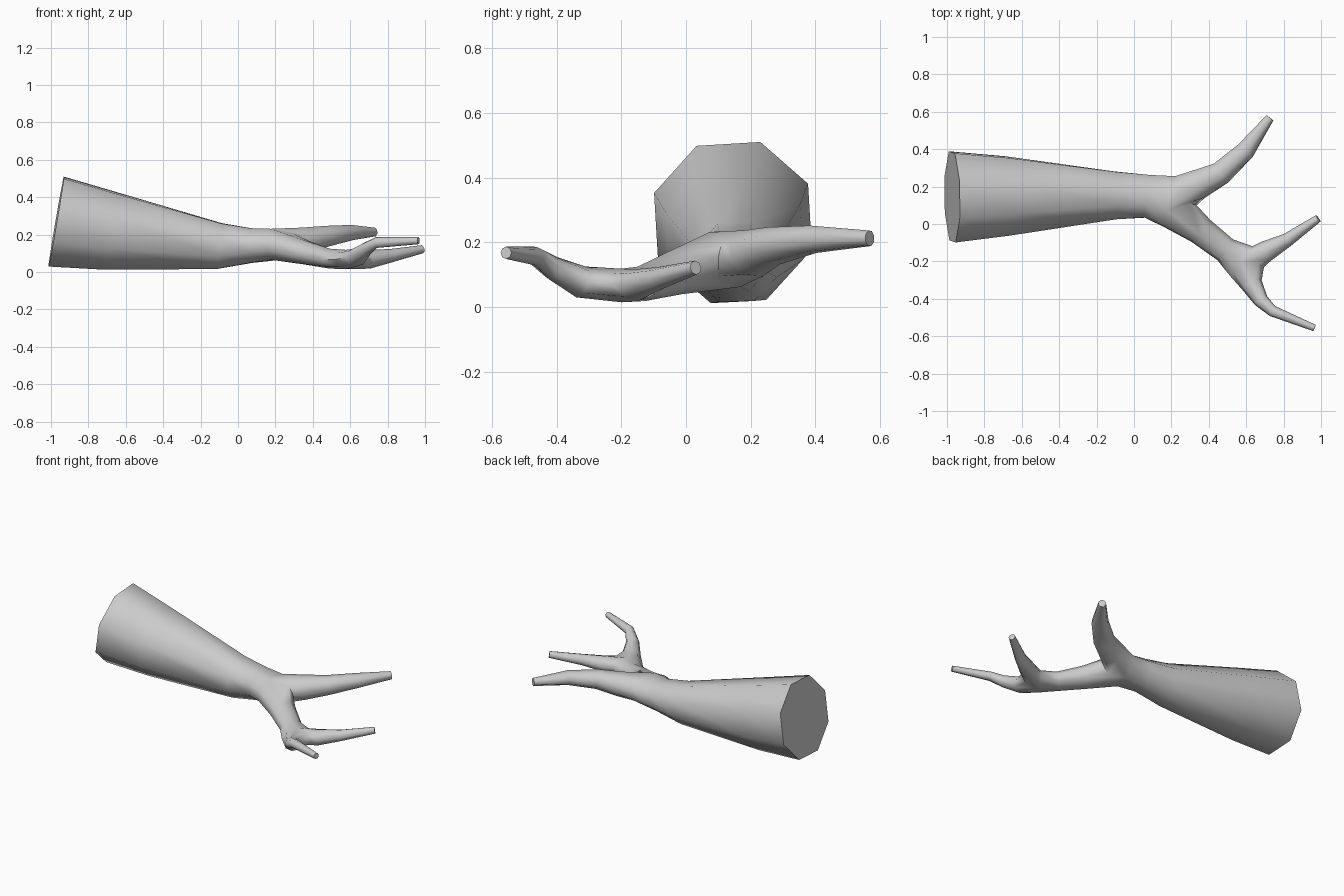
import bpy, bmesh, math
from mathutils import Vector

cube = bpy.data.objects.get("Cube")
if cube:
    bpy.data.objects.remove(cube, do_unlink=True)

SIDES = 8
bm = bmesh.new()


def skin(a, b):
    """Quads between two matching rings."""
    for i in range(SIDES):
        j = (i + 1) % SIDES
        bm.faces.new((a[i], b[i], b[j], a[j]))


def limb(path, start=None, origin=None):
    """Sweep rings along (centre, half width, half height, twist); return the last ring."""
    pts = [Vector(p[0]) for p in path]
    first, last = start, len(pts) - 1
    for n, (_, wide, high, twist) in enumerate(path):
        before = pts[n - 1] if n else (Vector(origin) if origin else pts[0])
        along = (pts[min(n + 1, last)] - before).normalized()
        side = Vector((0, 0, 1)).cross(along).normalized()
        up = along.cross(side)
        ring = []
        for k in range(SIDES):
            a = math.radians(twist) + math.tau * k / SIDES
            ring.append(bm.verts.new(pts[n] + side * wide * math.cos(a) + up * high * math.sin(a)))
        if start:
            skin(start, ring)
        start = ring
        first = first or ring
    return first, start


def fork(ring, upper, middle, lower):
    """Split a ring into left and right rings that share a three-point crotch."""
    u, m, l = (bm.verts.new(p) for p in (upper, middle, lower))
    return ring[:3] + [u, m, l] + ring[6:], [m, u] + ring[2:7] + [l]


# Forearm, from the cut end to the wrist
base, wrist = limb([
    ((-0.972, 0.145, 0.270), 0.258, 0.258, 26),
    ((-0.68, 0.15, 0.220), 0.225, 0.222, 26),
    ((-0.10, 0.153, 0.139), 0.137, 0.132, 24),
    ((0.07, 0.148, 0.142), 0.124, 0.100, 22),
    ((0.19, 0.12, 0.147), 0.148, 0.090, 20)])
thumb_root, palm_root = fork(wrist, (0.295, 0.112, 0.205), (0.335, 0.10, 0.155), (0.295, 0.10, 0.095))

# Thumb
_, thumb_tip = limb([
    ((0.34, 0.21, 0.167), 0.085, 0.075, 18),
    ((0.465, 0.272, 0.190), 0.066, 0.060, 16),
    ((0.597, 0.393, 0.210), 0.053, 0.044, 16),
    ((0.727, 0.568, 0.213), 0.024, 0.025, 16)], thumb_root, (0.22, 0.16, 0.15))

# Palm
_, palm = limb([
    ((0.355, -0.035, 0.105), 0.080, 0.068, 14),
    ((0.488, -0.138, 0.072), 0.070, 0.054, 7),
    ((0.575, -0.20, 0.067), 0.100, 0.052, 0)], palm_root, (0.22, 0.08, 0.14))
left_root, right_root = fork(palm, (0.665, -0.22, 0.105), (0.695, -0.23, 0.075), (0.665, -0.225, 0.035))

# Two fingers
_, left_tip = limb([
    ((0.70, -0.15, 0.068), 0.058, 0.050, 0),
    ((0.82, -0.085, 0.088), 0.037, 0.036, 0),
    ((0.985, 0.03, 0.122), 0.021, 0.022, 0)], left_root, (0.60, -0.18, 0.06))
_, right_tip = limb([
    ((0.63, -0.325, 0.078), 0.058, 0.050, 0),
    ((0.68, -0.41, 0.120), 0.040, 0.038, 0),
    ((0.74, -0.465, 0.158), 0.030, 0.029, 0),
    ((0.965, -0.556, 0.168), 0.018, 0.019, 0)], right_root, (0.60, -0.24, 0.06))

# Flat end caps
for ring in (base, thumb_tip, left_tip, right_tip):
    bm.faces.new(ring)
bmesh.ops.recalc_face_normals(bm, faces=bm.faces)

mesh = bpy.data.meshes.new("clawed_arm")
bm.to_mesh(mesh)
bm.free()
arm = bpy.data.objects.new("clawed_arm", mesh)
bpy.context.collection.objects.link(arm)

# Plain grey
grey = bpy.data.materials.new("plain_grey")
grey.use_nodes = True
colour = (0.6, 0.6, 0.6, 1)
grey.diffuse_color = colour
grey.node_tree.nodes["Principled BSDF"].inputs["Base Color"].default_value = colour
mesh.materials.append(grey)

# Smooth skin, crisp cut ends
bpy.ops.object.select_all(action="DESELECT")
arm.select_set(True)
bpy.context.view_layer.objects.active = arm
bpy.ops.object.shade_smooth_by_angle(angle=math.radians(62))
